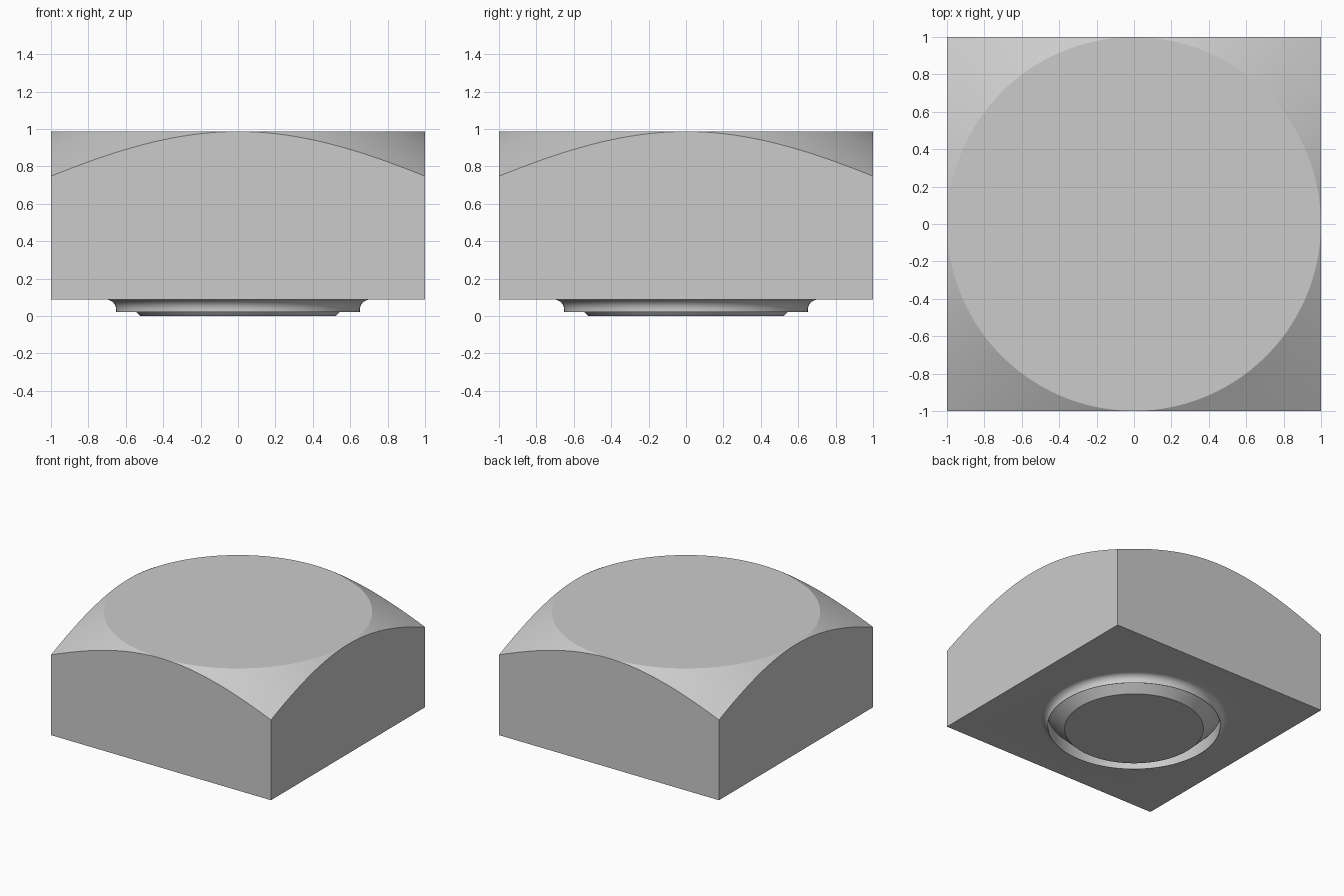
import bpy, bmesh, math
from mathutils import Vector

cube = bpy.data.objects.get("Cube")
if cube:
    bpy.data.objects.remove(cube, do_unlink=True)

TOP, BASE, RIM = 0.987, 0.088, 0.022      # heights
SHANK, FILLET, TIP = 0.652, 0.053, 0.523  # radii
OUTER = 1.6                               # beyond the square's corners
SEGMENTS = 192

# Half profile: flat crown, 30 degree chamfer, underside
profile = [(0, TOP), (0.999, TOP),
           (OUTER, TOP - (OUTER - 0.999) * math.tan(math.radians(30))),
           (OUTER, BASE)]
# Concave fillet under the head
for i in range(9):
    a = math.radians(90 + 90 * i / 8)
    profile.append((SHANK + FILLET + FILLET * math.cos(a),
                    BASE - FILLET + FILLET * math.sin(a)))
# Thin rim, groove and 45 degree chamfered shank tip
profile += [(SHANK, RIM), (SHANK - 0.003, RIM),
            (SHANK - 0.003, SHANK - 0.003 - TIP), (TIP, 0), (0, 0)]

# Turn the profile about z
bm = bmesh.new()
verts = [bm.verts.new((r, 0, z)) for r, z in profile]
edges = [bm.edges.new(pair) for pair in zip(verts, verts[1:])]
bmesh.ops.spin(bm, geom=verts + edges, cent=(0, 0, 0), axis=(0, 0, 1),
               angle=math.tau, steps=SEGMENTS, use_duplicate=False)
bmesh.ops.remove_doubles(bm, verts=bm.verts, dist=0.0001)

# Cut the four square sides and cap each one
for normal in ((1, 0, 0), (-1, 0, 0), (0, 1, 0), (0, -1, 0)):
    n = Vector(normal)
    bmesh.ops.bisect_plane(bm, geom=bm.verts[:] + bm.edges[:] + bm.faces[:],
                           dist=0.00001, plane_co=n, plane_no=n, clear_outer=True)
    rim = [e for e in bm.edges if e.is_boundary]
    bmesh.ops.edgeloop_fill(bm, edges=rim)
bmesh.ops.recalc_face_normals(bm, faces=bm.faces)

mesh = bpy.data.meshes.new("square_bolt_head")
bm.to_mesh(mesh)
bm.free()
head = bpy.data.objects.new("square_bolt_head", mesh)
bpy.context.collection.objects.link(head)

# Plain grey metal
grey = bpy.data.materials.new("light grey")
grey.use_nodes = True
colour = (0.6, 0.6, 0.6, 1)
grey.diffuse_color = colour
grey.node_tree.nodes["Principled BSDF"].inputs["Base Color"].default_value = colour
mesh.materials.append(grey)

# Smooth round surfaces, crisp edges
bpy.ops.object.select_all(action='DESELECT')
head.select_set(True)
bpy.context.view_layer.objects.active = head
bpy.ops.object.shade_smooth_by_angle(angle=math.radians(20))
